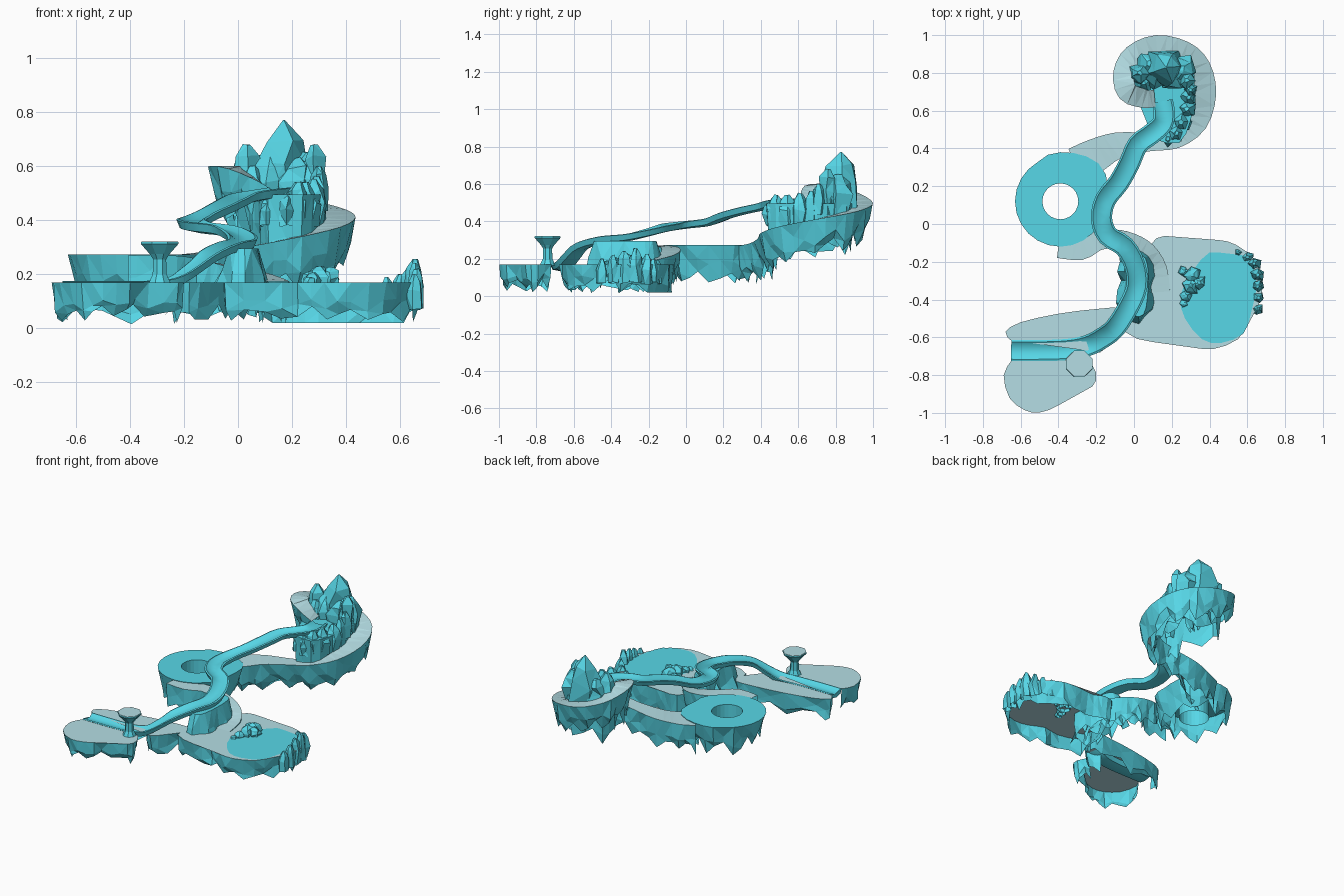
import bpy, bmesh, math, random
from mathutils import Vector as V

if "Cube" in bpy.data.objects:
    bpy.data.objects.remove(bpy.data.objects["Cube"])

random.seed(4)
U = random.uniform


def material(name, rgb):
    m = bpy.data.materials.new(name)
    m.diffuse_color = (*rgb, 1)
    m.use_nodes = True
    m.node_tree.nodes["Principled BSDF"].inputs["Base Color"].default_value = m.diffuse_color
    return m


CYAN = material("cyan rock and water", (0.095, 0.68, 0.80))
GREY = material("pale path", (0.46, 0.73, 0.78))


def build(name, verts, faces, mat):
    bm = bmesh.new()
    vs = [bm.verts.new(v) for v in verts]
    for f in faces:
        bm.faces.new([vs[i] for i in f])
    bmesh.ops.triangulate(bm, faces=bm.faces[:], ngon_method='EAR_CLIP')
    me = bpy.data.meshes.new(name)
    bm.to_mesh(me)
    bm.free()
    me.materials.append(mat)
    ob = bpy.data.objects.new(name, me)
    bpy.context.collection.objects.link(ob)
    return ob


def smooth(ctrl, n, closed=False):
    """Catmull-Rom curve through control points of any dimension."""
    k, out = len(ctrl), []
    get = (lambda i: V(ctrl[i % k])) if closed else (lambda i: V(ctrl[max(0, min(k - 1, i))]))
    for i in range(k if closed else k - 1):
        a, b, c, d = get(i - 1), get(i), get(i + 1), get(i + 2)
        for j in range(n):
            t = j / n
            out.append(0.5 * (2 * b + (c - a) * t + (2 * a - 5 * b + 4 * c - d) * t * t
                              + (3 * b - a - 3 * c + d) * t ** 3))
    if not closed:
        out.append(get(k - 1))
    return out


def left_normals(pts, closed=False):
    k, out = len(pts), []
    for i in range(k):
        a = pts[i - 1] if closed or i else pts[0]
        b = pts[(i + 1) % k] if closed else pts[min(i + 1, k - 1)]
        d = b - a
        out.append(V((-d.y, d.x, 0)).normalized())
    return out


def skirt(name, pts, depth, inset, closed=False, jag=0.5, flat=lambda p: False):
    """Jagged rock wall hanging below an anticlockwise edge."""
    nrm, k = left_normals(pts, closed), len(pts)
    rows = [[], [], []]
    rock = 0 if jag == 0 else 1
    for i, p in enumerate(pts):
        far = 1 - (0 if flat(p) else jag * (U(0, .35), U(.25, .7), U(.5, 1))[i % 3])
        rows[0].append(p)
        m = p + nrm[i] * (inset * .45 + rock * U(-.01, .012))
        rows[1].append(V((m.x, m.y, p.z - depth * far * (U(.45, .8) if rock else .5))))
        b = p + nrm[i] * (inset + rock * U(-.012, .012))
        rows[2].append(V((b.x, b.y, max(0.003, p.z - depth * far))))
    faces = []
    for r in range(2):
        for i in range(k if closed else k - 1):
            j = (i + 1) % k
            faces.append(((r + 1) * k + i, (r + 1) * k + j, r * k + j, r * k + i))
    return build(name, sum(rows, []), faces, CYAN)


def island(name, outline, z, depth, inset, n=2, closed=True, mat=GREY, **kw):
    pts = [V((p.x, p.y, z)) for p in smooth(outline, n, closed)]
    build(name + "_top", pts, [range(len(pts))], mat)
    if depth:
        skirt(name + "_cliff", pts, depth, inset, closed, **kw)


def ramp(name, ctrl, depth, inset, n=3):
    """Path strip through (x, y, z, width), with cliffs on both sides."""
    s = smooth(ctrl, n)
    mid = [V(p[:3]) for p in s]
    nrm = left_normals(mid)
    L = [m + t * p[3] / 2 for m, t, p in zip(mid, nrm, s)]
    R = [m - t * p[3] / 2 for m, t, p in zip(mid, nrm, s)]
    k = len(mid)
    build(name + "_path", L + R, [(i, k + i, k + i + 1, i + 1) for i in range(k - 1)], GREY)
    skirt(name + "_outer_cliff", R, depth, inset)
    skirt(name + "_inner_cliff", L[::-1], depth, inset * .5)


def lathe(name, x, y, rings, sides, jitter=0, mat=CYAN):
    """Stack of (radius, z) rings; closed by a top face."""
    verts, faces, turn = [], [], U(0, 6) if jitter else .39
    for r, z in rings:
        for i in range(sides):
            a = math.tau * i / sides + turn + U(-jitter, jitter)
            q = r * (1 + U(-jitter, jitter))
            verts.append((x + q * math.cos(a), y + q * math.sin(a), z + r * U(-jitter, jitter)))
    for k in range(len(rings) - 1):
        for i in range(sides):
            j = (i + 1) % sides
            faces.append((k * sides + i, k * sides + j, (k + 1) * sides + j, (k + 1) * sides + i))
    faces.append(range((len(rings) - 1) * sides, len(rings) * sides))
    return build(name, verts, faces, mat)


def crags(name, z0, items, tip=.3, jitter=.25):
    for i, (x, y, r, top) in enumerate(items):
        h = top - z0
        lathe(f"{name}_{i}", x, y, [(r * .9, z0), (r * 1.08, z0 + h * .5),
                                    (r * .8, z0 + h * .8), (r * tip, top)], 5, jitter)


# Front landing: two halves either side of the sunken trough
island("front_landing_back", [(-.25, -.62), (-.18, -.68), (-.1, -.6), (-.03, -.5), (-.06, -.445),
       (-.2, -.45), (-.4, -.475), (-.6, -.52), (-.68, -.57), (-.655, -.615)], .17, .16, .02, closed=False)
island("front_landing_front", [(-.65, -.725), (-.69, -.8), (-.66, -.92), (-.58, -.985), (-.5, -.998),
       (-.4, -.96), (-.33, -.885), (-.22, -.86), (-.2, -.79), (-.24, -.72)], .17, .15, .03, closed=False)

# Flared table on the landing
lathe("flared_table", -.29, -.74, [(.045, .165), (.028, .2), (.026, .255), (.04, .275), (.075, .312), (.075, .32)], 8)
lathe("flared_table_top", -.29, -.74, [(.073, .32), (.072, .322)], 8, mat=GREY)

# Pool island with water
island("pool_island", [(-.05, -.57), (.1, -.625), (.22, -.605), (.32, -.65), (.42, -.662), (.55, -.61),
       (.62, -.5), (.67, -.4), (.675, -.3), (.64, -.19), (.54, -.11), (.45, -.085), (.35, -.09), (.25, -.095),
       (.2, -.07), (.12, -.075), (.03, -.2), (-.03, -.42)], .17, .15, .02,
       flat=lambda p: p.y > -.2 and p.x > .1)
island("pool_water", [(.5, -.165), (.4, -.15), (.31, -.25), (.245, -.38), (.27, -.5), (.36, -.61), (.46, -.63),
       (.58, -.58), (.615, -.48), (.645, -.36), (.64, -.26), (.6, -.17)], .173, 0, 0, mat=CYAN)

# Boulders around the pool
crags("pool_edge_boulder", .07, [(.55, -.15, .025, .19), (.60, -.175, .032, .2), (.635, -.21, .035, .225),
      (.655, -.27, .035, .255), (.655, -.33, .034, .24), (.66, -.39, .032, .22), (.655, -.45, .03, .2)])
crags("pool_inner_boulder", .15, [(.265, -.25, .028, .21), (.31, -.27, .04, .23), (.345, -.31, .035, .225),
      (.30, -.325, .042, .23), (.275, -.38, .032, .205), (.265, -.42, .022, .19)])

# Ring pool with an open centre, widened where the spiral ramp starts
N, cx, cy, top = 24, -.39, .12, .274
bump = {1: .255, 2: .28, 3: .285, 4: .275, 5: .265, 6: .26, 7: .255, 23: .25, 22: .25}
circle = lambda r, b={}: [V((cx + b.get(i, r) * math.cos(math.tau * i / N),
                             cy + b.get(i, r) * math.sin(math.tau * i / N), top)) for i in range(N)]
outer, inner = circle(.24, bump), circle(.095)
build("ring_pool_water", outer + inner,
      [(i, (i + 1) % N, N + (i + 1) % N, N + i) for i in range(N)], CYAN)
skirt("ring_pool_cliff", outer, .21, .045, True)
skirt("ring_pool_hole", inner[::-1], .13, 0, True, jag=0)

# Lower ramp from the pool up to the ring
ramp("lower_ramp", [(.14, -.36, .173, .1), (.125, -.24, .182, .1), (.07, -.15, .205, .1), (-.01, -.1, .225, .1),
     (-.1, -.08, .245, .1), (-.19, -.09, .262, .1), (-.28, -.13, .27, .12), (-.4, -.12, .27, .12)], .18, .02)

# Spiral ramp from the ring up around the crag
ramp("spiral_ramp", [(-.31, .315, .27, .18), (-.21, .36, .27, .18), (-.09, .415, .285, .14), (.08, .435, .31, .1),
     (.22, .45, .34, .1), (.33, .54, .375, .12), (.375, .69, .41, .12), (.345, .83, .44, .12), (.26, .91, .47, .12),
     (.12, .94, .5, .12), (.0, .89, .545, .12), (-.055, .8, .59, .11), (-.035, .7, .6, .11),
     (.05, .665, .56, .1), (.11, .665, .52, .09)], .21, .05)

# Summit rock, basin and peaks
island("summit_rock", [(.11, .45), (.24, .43), (.3, .55), (.32, .7), (.3, .86), (.15, .905), (.01, .87),
       (-.02, .76), (.06, .63), (.08, .53)], .495, .29, .02, mat=CYAN)
crags("summit_peak", .44, [(.03, .8, .06, .68), (.08, .85, .07, .64), (.25, .82, .08, .65), (.28, .76, .05, .68),
      (.12, .79, .075, .64), (.22, .78, .075, .63), (.05, .75, .055, .6), (.3, .71, .035, .6)], tip=.25)
crags("main_peak", .44, [(.17, .83, .1, .77)], tip=.05)
crags("basin_edge_rock", .38, [(.29, .67, .042, .56), (.28, .61, .045, .55), (.25, .54, .05, .54),
      (.225, .48, .045, .54), (.18, .45, .035, .5), (.11, .475, .03, .49)])

# Rock pillar holding up the slide bend
island("slide_pillar", [(-.03, -.46), (.05, -.48), (.075, -.33), (.06, -.18), (-.03, -.17), (-.03, -.3)],
       .295, .25, -.05, n=3, mat=CYAN)

# Slide: shallow trough profile swept along the winding path
path = smooth([(-.65, -.67, .162), (-.5, -.67, .162), (-.36, -.665, .162), (-.25, -.645, .172), (-.17, -.605, .22),
               (-.1, -.55, .275), (-.03, -.44, .307), (.015, -.33, .318), (.005, -.22, .342), (-.05, -.12, .368),
               (-.14, -.06, .38), (-.172, .03, .392), (-.15, .13, .404), (-.08, .22, .438), (-.025, .32, .466),
               (.02, .42, .487), (.09, .475, .5), (.15, .53, .508), (.16, .59, .508), (.15, .65, .505)], 3)
prof = [(-.056, .01), (-.044, -.02), (0, -.028), (.044, -.02), (.056, .01),
        (.046, .013), (.022, -.004), (-.022, -.004), (-.046, .013)]
nr, P = left_normals(path), len(prof)
verts = [p - n * s + V((0, 0, h)) for p, n in zip(path, nr) for s, h in prof]
faces = [(i * P + j, i * P + (j + 1) % P, (i + 1) * P + (j + 1) % P, (i + 1) * P + j)
         for i in range(len(path) - 1) for j in range(P)]
faces += [range(P), range(len(verts) - 1, len(verts) - P - 1, -1)]
slide = build("slide_trough", verts, faces, CYAN)
bm = bmesh.new()
bm.from_mesh(slide.data)
bmesh.ops.recalc_face_normals(bm, faces=bm.faces[:])
bm.to_mesh(slide.data)
bm.free()
bpy.context.view_layer.objects.active = slide
slide.select_set(True)
bpy.ops.object.shade_smooth_by_angle(angle=math.radians(40))
